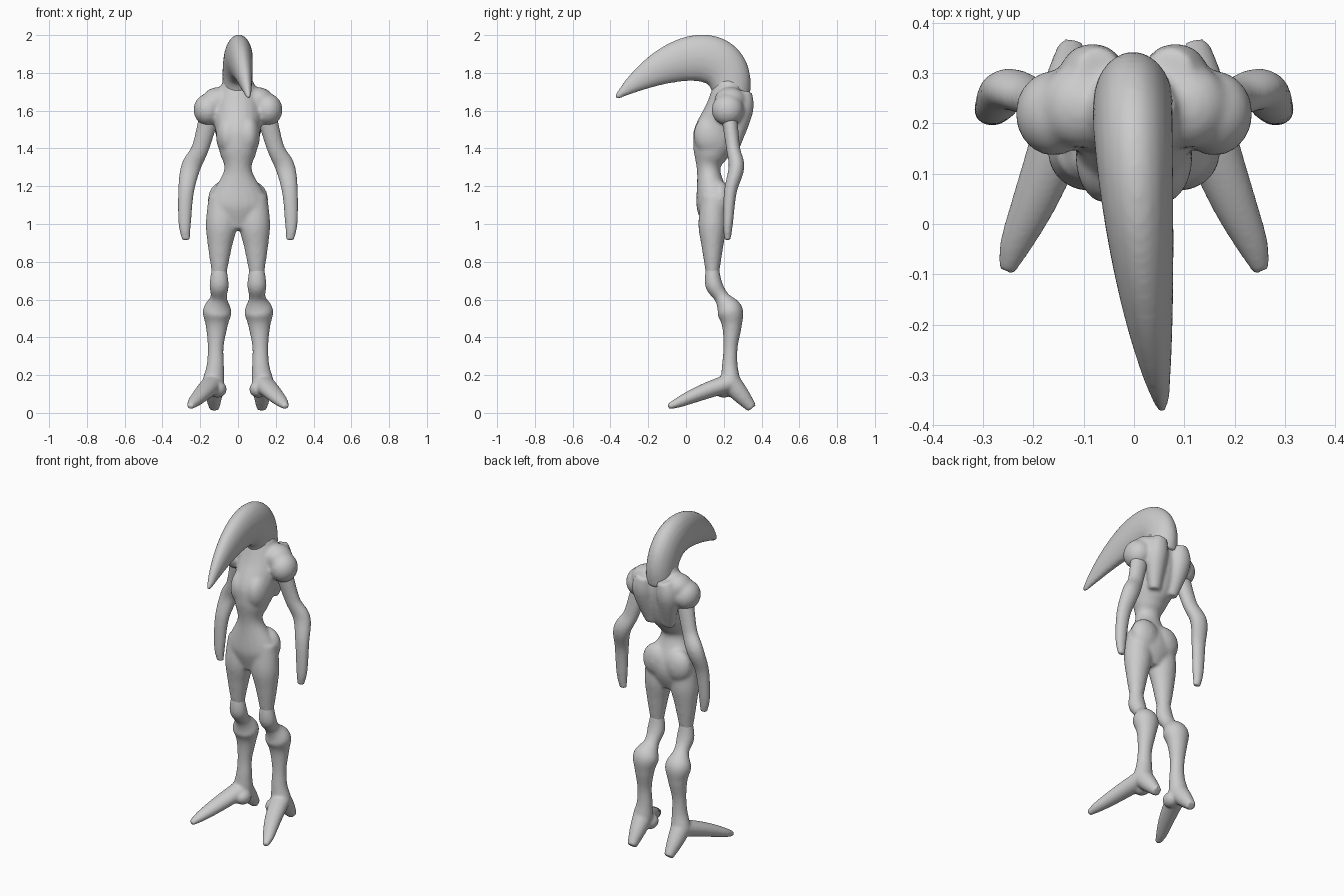
import bpy, bmesh, math
from mathutils import Vector, Matrix
from mathutils.geometry import interpolate_bezier

cube = bpy.data.objects.get("Cube")
if cube:
    bpy.data.objects.remove(cube, do_unlink=True)

skin = bpy.data.materials.new("grey skin")
skin.use_nodes = True
grey = (0.6, 0.6, 0.6, 1)
skin.diffuse_color = grey
skin.node_tree.nodes["Principled BSDF"].inputs["Base Color"].default_value = grey

SIDES, STEPS = 20, 6


def blend(before, start, end, after, t):
    """Catmull-Rom blend between two neighbouring sections."""
    return [0.5 * (2 * q + (r - p) * t + (2 * p - 5 * q + 4 * r - s) * t * t
                   + (3 * q - p - 3 * r + s) * t ** 3)
            for p, q, r, s in zip(before, start, end, after)]


def loft(bm, sections):
    """Smooth closed tube through (x, y, z, half width, half depth) sections."""
    padded = [sections[0], *sections, sections[-1]]
    path = []
    for four in zip(padded, padded[1:], padded[2:], padded[3:]):
        path += [blend(*four, step / STEPS) for step in range(STEPS)]
    path.append(sections[-1])
    rings = []
    for i, (x, y, z, width, depth) in enumerate(path):
        ahead, behind = path[min(i + 1, len(path) - 1)], path[max(i - 1, 0)]
        along = (Vector(ahead[:3]) - Vector(behind[:3])).normalized()
        across = (Vector((1, 0, 0)) - along * along.x).normalized()
        through = along.cross(across)
        ring = []
        for k in range(SIDES):
            angle = math.tau * k / SIDES
            offset = across * math.cos(angle) * width + through * math.sin(angle) * depth
            ring.append(bm.verts.new(Vector((x, y, z)) + offset))
        rings.append(ring)
    for lower, upper in zip(rings, rings[1:]):
        for k in range(SIDES):
            bm.faces.new((lower[k - 1], lower[k], upper[k], upper[k - 1]))
    bm.faces.new(rings[0])
    bm.faces.new(rings[-1])


def limb(bm, side, flatness, sections):
    """Tube through (x, y, z, radius) sections on the chosen side of the body."""
    loft(bm, [(side * x, y, z, radius, radius * flatness) for x, y, z, radius in sections])


def mass(bm, side, centre, radii):
    """Ellipsoid muscle or bone mass on the chosen side of the body."""
    x, y, z = centre
    place = Matrix.Translation((side * x, y, z)) @ Matrix.Diagonal((*radii, 1))
    bmesh.ops.create_icosphere(bm, subdivisions=3, radius=1, matrix=place)


def finish(bm, name, voxel, softness):
    """Fuse the overlapping masses into one soft skin."""
    bmesh.ops.recalc_face_normals(bm, faces=bm.faces)
    mesh = bpy.data.meshes.new(name)
    bm.to_mesh(mesh)
    bm.free()
    mesh.materials.append(skin)
    part = bpy.data.objects.new(name, mesh)
    bpy.context.collection.objects.link(part)
    fuse = part.modifiers.new("fuse", 'REMESH')
    fuse.mode = 'VOXEL'
    fuse.voxel_size = voxel
    fuse.use_smooth_shade = True
    soften = part.modifiers.new("soften", 'SMOOTH')
    soften.iterations = softness


# Head: long curved crest tapering to a drooping tip
bm = bmesh.new()
spine = interpolate_bezier(Vector((0, .24, 1.65)), Vector((-.01, .26, 2)),
                           Vector((.01, -.1, 1.9)), Vector((.057, -.37, 1.67)), 13)
crest = []
for i, point in enumerate(spine):
    t = i / (len(spine) - 1)
    half_width = .012 + .068 * (1 - t ** 3)
    half_depth = .012 + (1 - t) * (.08 + .28 * t)
    crest.append((*point, half_width, half_depth))
loft(bm, crest)
finish(bm, "head_crest", .01, 5)

# Torso: chest, pinched waist and pelvis running into the thighs
bm = bmesh.new()
loft(bm, [(0, .23, 1.76, .08, .075), (0, .21, 1.6, .125, .11), (0, .16, 1.46, .115, .125),
          (0, .13, 1.37, .095, .093), (0, .12, 1.28, .075, .062), (0, .145, 1.1, .16, .09),
          (0, .14, .97, .06, .05)])
for side in (-1, 1):
    # Broad flat breast, rounded shoulder, sloping neck muscle and buttock
    mass(bm, side, (.055, .135, 1.47), (.062, .095, .11))
    mass(bm, side, (.16, .22, 1.605), (.076, .085, .085))
    mass(bm, side, (.105, .235, 1.655), (.085, .085, .07))
    mass(bm, side, (.07, .18, 1.13), (.09, .06, .1))
    # Shoulder blade ridge beside the spine groove
    limb(bm, side, .9, [(.07, .31, 1.7, .045), (.083, .297, 1.6, .065), (.06, .25, 1.4, .035)])
    # Heavy thigh narrowing to the knee
    limb(bm, side, .9, [(.085, .145, 1.15, .07), (.088, .14, 1, .083), (.096, .14, .88, .064),
                        (.1, .14, .72, .036)])
finish(bm, "torso_and_thighs", .01, 8)

for side, label in ((1, "left"), (-1, "right")):
    # Arm: thin upper arm, bony elbow and a blunt tapering forearm
    bm = bmesh.new()
    limb(bm, side, .8, [(.155, .23, 1.56, .053), (.2, .25, 1.4, .046), (.25, .267, 1.3, .052),
                        (.275, .235, 1.17, .042), (.282, .222, 1, .033), (.275, .22, .915, .02)])
    mass(bm, side, (.25, .28, 1.31), (.035, .03, .035))
    finish(bm, label + "_arm", .008, 5)

    # Lower leg: knobbly knee and set-back calf
    bm = bmesh.new()
    ankle = (.13, .235, .16, .058)
    limb(bm, side, .9, [(.1, .14, .77, .038), (.1, .147, .68, .051), (.102, .19, .61, .044),
                        (.11, .232, .54, .076), (.113, .243, .46, .058), (.118, .236, .35, .042),
                        (.12, .232, .25, .046), ankle, (.13, .23, .12, .04)])
    # Long arched front toe splayed outward, heel spur and inner toe stub
    limb(bm, side, .85, [ankle, (.165, .13, .125, .052), (.2, .04, .09, .044),
                         (.235, -.04, .055, .032), (.253, -.093, .033, .017)])
    limb(bm, side, 1, [ankle, (.128, .295, .09, .045), (.125, .35, .025, .027)])
    mass(bm, side, (.107, .2, .125), (.047, .055, .045))
    finish(bm, label + "_lower_leg", .008, 5)
